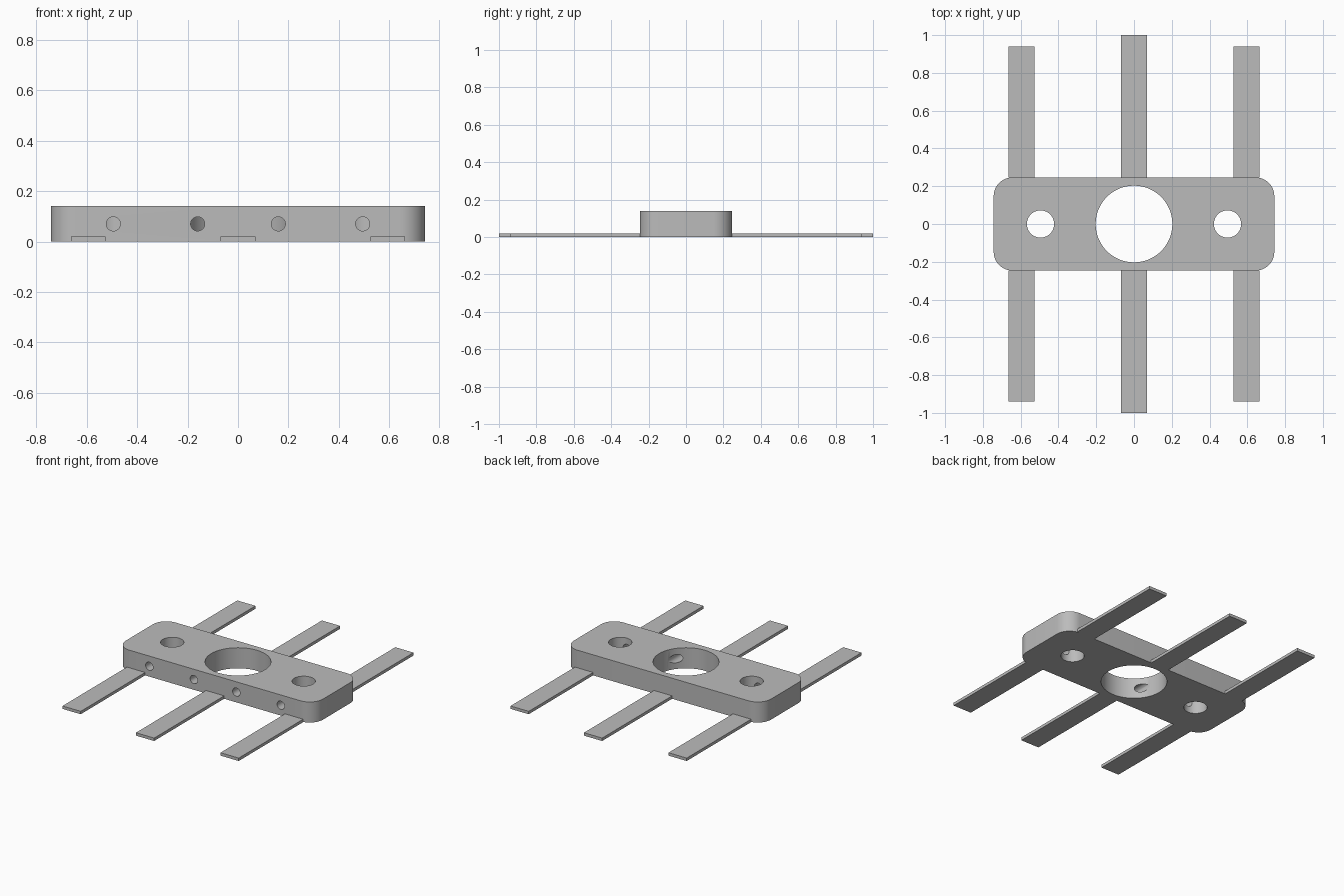
import bpy
import bmesh
from math import radians, pi
from mathutils import Matrix, Vector

cube = bpy.data.objects.get("Cube")
if cube:
    bpy.data.objects.remove(cube, do_unlink=True)

HALF_X, HALF_Y, HEIGHT, CORNER = 0.743, 0.247, 0.14, 0.1
STRIP_W, STRIP_T = 0.137, 0.02

grey = bpy.data.materials.new("plain grey")
grey.use_nodes = True
grey.diffuse_color = (0.5, 0.5, 0.5, 1)
grey.node_tree.nodes["Principled BSDF"].inputs["Base Color"].default_value = (0.5, 0.5, 0.5, 1)


def add_object(name, bm):
    mesh = bpy.data.meshes.new(name)
    bm.to_mesh(mesh)
    bm.free()
    mesh.materials.append(grey)
    obj = bpy.data.objects.new(name, mesh)
    bpy.context.collection.objects.link(obj)
    return obj


def box_bmesh(low, high):
    bm = bmesh.new()
    low, high = Vector(low), Vector(high)
    size = Matrix.Diagonal((*(high - low), 1))
    bmesh.ops.create_cube(bm, size=1, matrix=Matrix.Translation((low + high) / 2) @ size)
    return bm


def drill(target, name, radius, centre, depth, turn=0, sides=64):
    """Cut a round hole and discard the cutter."""
    bm = bmesh.new()
    bmesh.ops.create_cone(bm, cap_ends=True, segments=sides, radius1=radius, radius2=radius,
                          depth=depth, matrix=Matrix.Translation(centre) @ Matrix.Rotation(turn, 4, "X"))
    cutter = add_object(name, bm)
    cutter.hide_render = True
    mod = target.modifiers.new(name, "BOOLEAN")
    mod.operation, mod.solver, mod.object = "DIFFERENCE", "EXACT", cutter
    bpy.context.view_layer.objects.active = target
    bpy.ops.object.modifier_apply(modifier=mod.name)
    bpy.data.objects.remove(cutter, do_unlink=True)


# Block with rounded upright corners
bm = box_bmesh((-HALF_X, -HALF_Y, 0), (HALF_X, HALF_Y, HEIGHT))
upright = [e for e in bm.edges if abs(e.verts[0].co.z - e.verts[1].co.z) > HEIGHT / 2]
bmesh.ops.bevel(bm, geom=upright, offset=CORNER, segments=12, profile=0.5, affect="EDGES")
block = add_object("block", bm)

# Upright through holes
drill(block, "centre_hole", 0.203, (0, 0, HEIGHT / 2), 1, sides=96)
for side in (-1, 1):
    drill(block, "end_hole", 0.072, (side * 0.495, 0, HEIGHT / 2), 1)

# Small holes drilled from the front into the upright holes
for x in (-0.495, -0.16, 0.16, 0.495):
    drill(block, "front_hole", 0.028, (x, -0.2, HEIGHT / 2), 0.4, turn=pi / 2, sides=32)

bpy.ops.object.select_all(action="DESELECT")
block.select_set(True)
bpy.context.view_layer.objects.active = block
bpy.ops.object.shade_smooth_by_angle(angle=radians(30))

# Thin strips reaching out to the front and back
for place, x, reach in (("right", -0.595, 0.94), ("middle", 0, 1), ("left", 0.595, 0.94)):
    for end, low, high in (("front", -reach, -HALF_Y), ("back", HALF_Y, reach)):
        add_object(f"{place}_{end}_strip", box_bmesh((x - STRIP_W / 2, low, 0),
                                                     (x + STRIP_W / 2, high, STRIP_T)))
